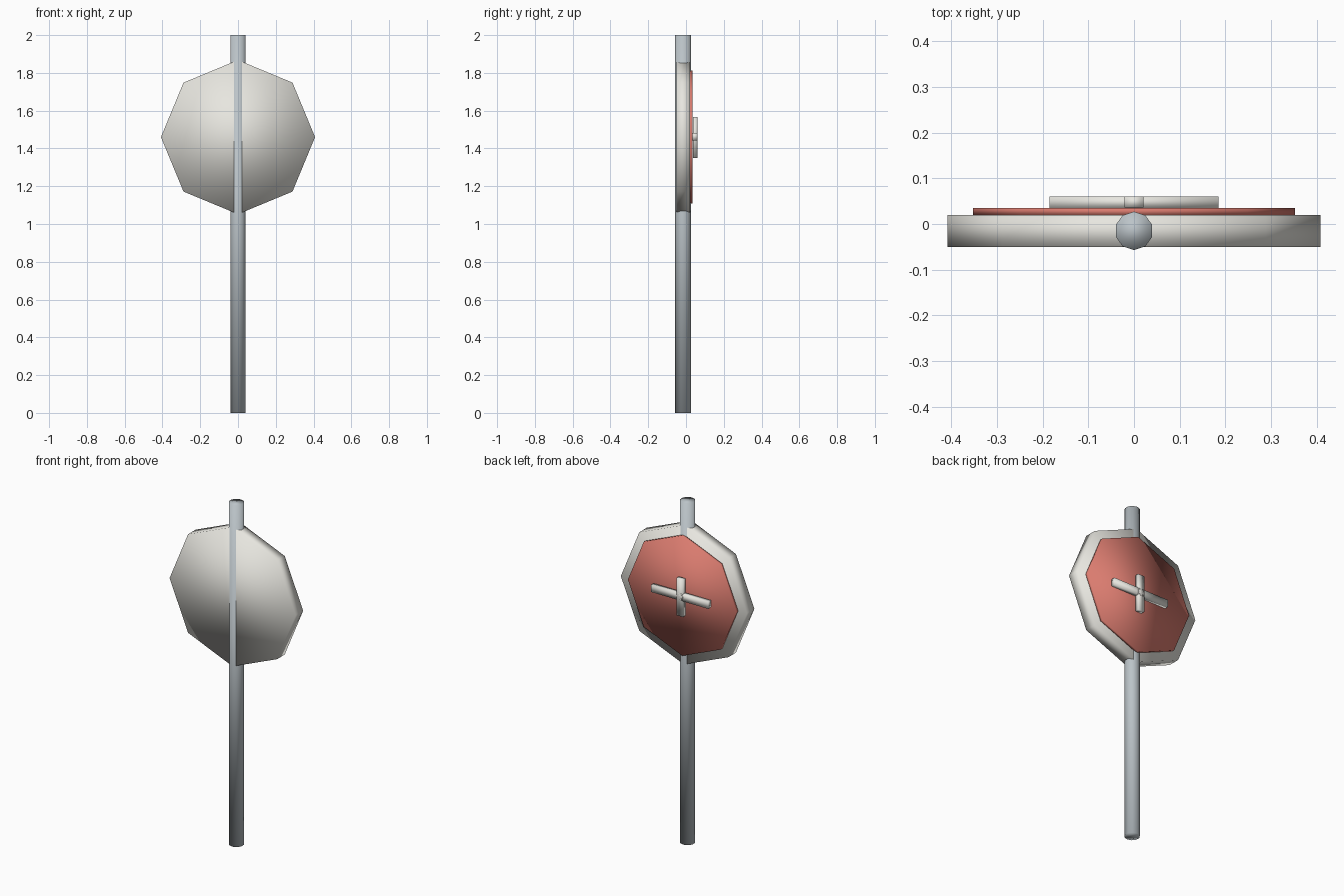
import bpy
from math import pi

if "Cube" in bpy.data.objects:
    bpy.data.objects.remove(bpy.data.objects["Cube"])


def paint(name, rgb):
    m = bpy.data.materials.new(name)
    m.diffuse_color = (*rgb, 1)
    m.use_nodes = True
    m.node_tree.nodes["Principled BSDF"].inputs["Base Color"].default_value = m.diffuse_color
    return m


white = paint("off_white", (0.80, 0.79, 0.74))
red = paint("muted_red", (0.70, 0.20, 0.16))
steel = paint("steel", (0.50, 0.55, 0.58))


def finish(name, mat):
    ob = bpy.context.object
    ob.name = name
    bpy.ops.object.transform_apply(location=False, rotation=True, scale=True)
    bpy.ops.object.shade_smooth()
    ob.data.materials.append(mat)
    return ob


def plate(name, radius, y0, y1, mat):
    # octagonal disc facing along y, corners at top, bottom and sides
    bpy.ops.mesh.primitive_cylinder_add(
        vertices=8, radius=radius, depth=y1 - y0,
        location=(0, (y0 + y1) / 2, 1.46), rotation=(pi / 2, 0, 0))
    return finish(name, mat)


def bar(name, half_x, z0, z1, y0=0.035, y1=0.06):
    bpy.ops.mesh.primitive_cube_add(size=1, location=(0, (y0 + y1) / 2, (z0 + z1) / 2))
    bpy.context.object.scale = (2 * half_x, y1 - y0, z1 - z0)
    return finish(name, white)


# Ten-sided post
bpy.ops.mesh.primitive_cylinder_add(vertices=10, radius=0.042, depth=2, location=(0, -0.015, 1))
finish("post", steel)

# Sign plates
plate("sign_backing", 0.408, -0.05, 0.02, white)
plate("sign_face", 0.352, 0.02, 0.035, red)

# Crossed bars on the face
bar("horizontal_bar", 0.185, 1.442, 1.483)
bar("vertical_bar", 0.021, 1.35, 1.567, y0=0.036)
